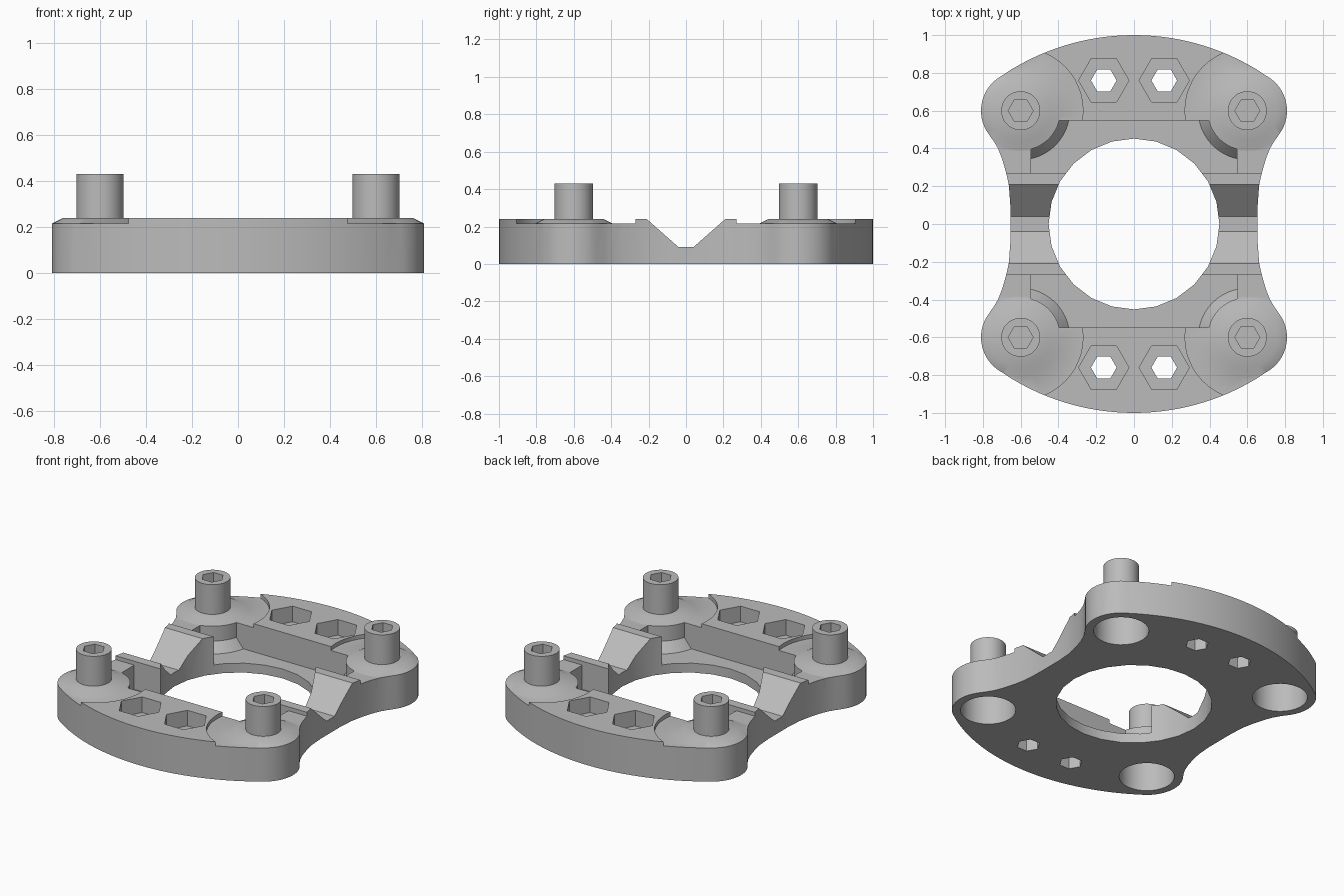
import bpy, bmesh
from math import sin, cos, pi, radians, sqrt
from mathutils import Matrix

cube = bpy.data.objects.get("Cube")
if cube:
    bpy.data.objects.remove(cube, do_unlink=True)

grey = bpy.data.materials.new("mid_grey")
grey.use_nodes = True
grey.diffuse_color = (0.5, 0.5, 0.5, 1)
grey.node_tree.nodes["Principled BSDF"].inputs["Base Color"].default_value = (0.5, 0.5, 0.5, 1)

TOP, PAD_Z, FLOOR_Z, BOLT = 0.24, 0.215, 0.06, 0.6
CORNERS = [(sx, sy) for sx in (1, -1) for sy in (1, -1)]


def to_object(name, bm):
    bmesh.ops.recalc_face_normals(bm, faces=bm.faces)
    mesh = bpy.data.meshes.new(name)
    bm.to_mesh(mesh)
    bm.free()
    mesh.materials.append(grey)
    obj = bpy.data.objects.new(name, mesh)
    bpy.context.collection.objects.link(obj)
    return obj


def prism(name, outline, z0, z1, matrix=Matrix()):
    """Extrude a flat outline from z0 to z1."""
    bm = bmesh.new()
    face = bm.faces.new([bm.verts.new((x, y, z0)) for x, y in outline])
    ext = bmesh.ops.extrude_face_region(bm, geom=[face])
    top = [v for v in ext["geom"] if isinstance(v, bmesh.types.BMVert)]
    bmesh.ops.translate(bm, verts=top, vec=(0, 0, z1 - z0))
    bm.transform(matrix)
    return to_object(name, bm)


def ngon(n, r, cx=0, cy=0, start=0):
    return [(cx + r * cos(start + 2 * pi * i / n), cy + r * sin(start + 2 * pi * i / n))
            for i in range(n)]


def box(name, x0, x1, y0, y1, z0, z1):
    return prism(name, [(x0, y0), (x1, y0), (x1, y1), (x0, y1)], z0, z1)


def ring(name, profile, cx, cy, n=48):
    """Revolve a closed (radius, z) profile around a vertical axis."""
    bm = bmesh.new()
    loops = [[bm.verts.new((cx + r * cos(2 * pi * i / n), cy + r * sin(2 * pi * i / n), z))
              for r, z in profile] for i in range(n)]
    m = len(profile)
    for i in range(n):
        a, b = loops[i], loops[(i + 1) % n]
        for j in range(m):
            k = (j + 1) % m
            bm.faces.new((a[j], b[j], b[k], a[k]))
    return to_object(name, bm)


def stack(name, sections, cx, cy, n=48):
    """Solid of revolution with flat ends from (radius, z) sections."""
    bm = bmesh.new()
    loops = [[bm.verts.new((x, y, z)) for x, y in ngon(n, r, cx, cy)] for r, z in sections]
    for a, b in zip(loops, loops[1:]):
        for i in range(n):
            j = (i + 1) % n
            bm.faces.new((a[i], a[j], b[j], b[i]))
    bm.faces.new(loops[0])
    bm.faces.new(loops[-1])
    return to_object(name, bm)


def cut(target, cutter):
    """Subtract the cutter, bake the result and delete the cutter."""
    mod = target.modifiers.new("cut", "BOOLEAN")
    mod.operation, mod.solver, mod.object = "DIFFERENCE", "EXACT", cutter
    graph = bpy.context.evaluated_depsgraph_get()
    mesh = bpy.data.meshes.new_from_object(target.evaluated_get(graph))
    target.modifiers.clear()
    target.data = mesh
    bpy.data.objects.remove(cutter, do_unlink=True)


# Plate outline: one quarter, from the side's middle to the end's middle
R = 1.25
quarter = [(0.655, 0.1), (0.662, 0.2), (0.672, 0.25), (0.685, 0.3), (0.7, 0.35),
           (0.72, 0.4), (0.744, 0.44)]
quarter += [(BOLT + 0.21 * cos(radians(a)), BOLT + 0.21 * sin(radians(a)))
            for a in range(-35, 63, 6)]
quarter += [(x, 1 - R + sqrt(R * R - x * x)) for x in [0.65 - 0.05 * i for i in range(13)]]
half = quarter + [(0, 1)] + [(-x, y) for x, y in reversed(quarter)]
outline = half + [(-x, -y) for x, y in half]
plate = prism("mount_plate", outline, 0, TOP)

# Central bore
cut(plate, prism("bore", ngon(24, 0.452, start=pi / 2), -0.1, 0.5))

# End pockets that leave flared pedestals around the bolts
for sy in (1, -1):
    y0, y1 = sorted((0.27 * sy, 0.548 * sy))
    pocket = box("pocket", -0.545, 0.545, y0, y1, FLOOR_Z, 0.5)
    for sx in (1, -1):
        flare = [(0.26, FLOOR_Z - 0.02), (0.26, FLOOR_Z), (0.211, 0.12), (0.211, 0.6)]
        cut(pocket, stack("pedestal", flare, BOLT * sx, BOLT * sy))
    cut(plate, pocket)

# V grooves across both side rails
groove = [(-0.278, 0.3), (-0.04, 0.09), (0.04, 0.09), (0.278, 0.3)]
turn = Matrix(((0, 0, 1, 0), (1, 0, 0, 0), (0, 1, 0, 0), (0, 0, 0, 1)))
cut(plate, prism("groove", groove, -1, 1, turn))

# Lowered pads with a bevelled boss, and the hollow below each bolt
pad = [(0.15, 0.245), (0.21, PAD_Z), (0.33, PAD_Z), (0.33, 0.4), (0.15, 0.4)]
for sx, sy in CORNERS:
    cx, cy = BOLT * sx, BOLT * sy
    cut(plate, ring("pad", pad, cx, cy))
    x0, x1 = sorted((0.5 * sx, 0.9 * sx))
    y0, y1 = sorted((0.27 * sy, 0.385 * sy))
    cut(plate, box("shoulder", x0, x1, y0, y1, PAD_Z, 0.4))
    cut(plate, prism("hollow", ngon(48, 0.16, cx, cy), -0.1, 0.2))

# Hexagonal nut seats with through holes
for sx, sy in CORNERS:
    cx, cy = 0.16 * sx, 0.76 * sy
    cut(plate, prism("nut_seat", ngon(6, 0.133, cx, cy), 0.14, 0.4))
    cut(plate, prism("nut_hole", ngon(6, 0.068, cx, cy), -0.1, 0.4))

# Socket head bolts
parts = [plate]
for sx, sy in CORNERS:
    cx, cy = BOLT * sx, BOLT * sy
    name = ("back" if sy > 0 else "front") + ("_left" if sx > 0 else "_right") + "_bolt"
    bolt = stack(name, [(0.103, 0.21), (0.103, 0.43)], cx, cy)
    cut(bolt, prism("socket", ngon(6, 0.066, cx, cy), 0.33, 0.6))
    parts.append(bolt)

# Smooth the rounded walls, keep the edges crisp
bpy.ops.object.select_all(action="DESELECT")
for obj in parts:
    obj.select_set(True)
bpy.context.view_layer.objects.active = plate
bpy.ops.object.shade_smooth_by_angle(angle=radians(30))
